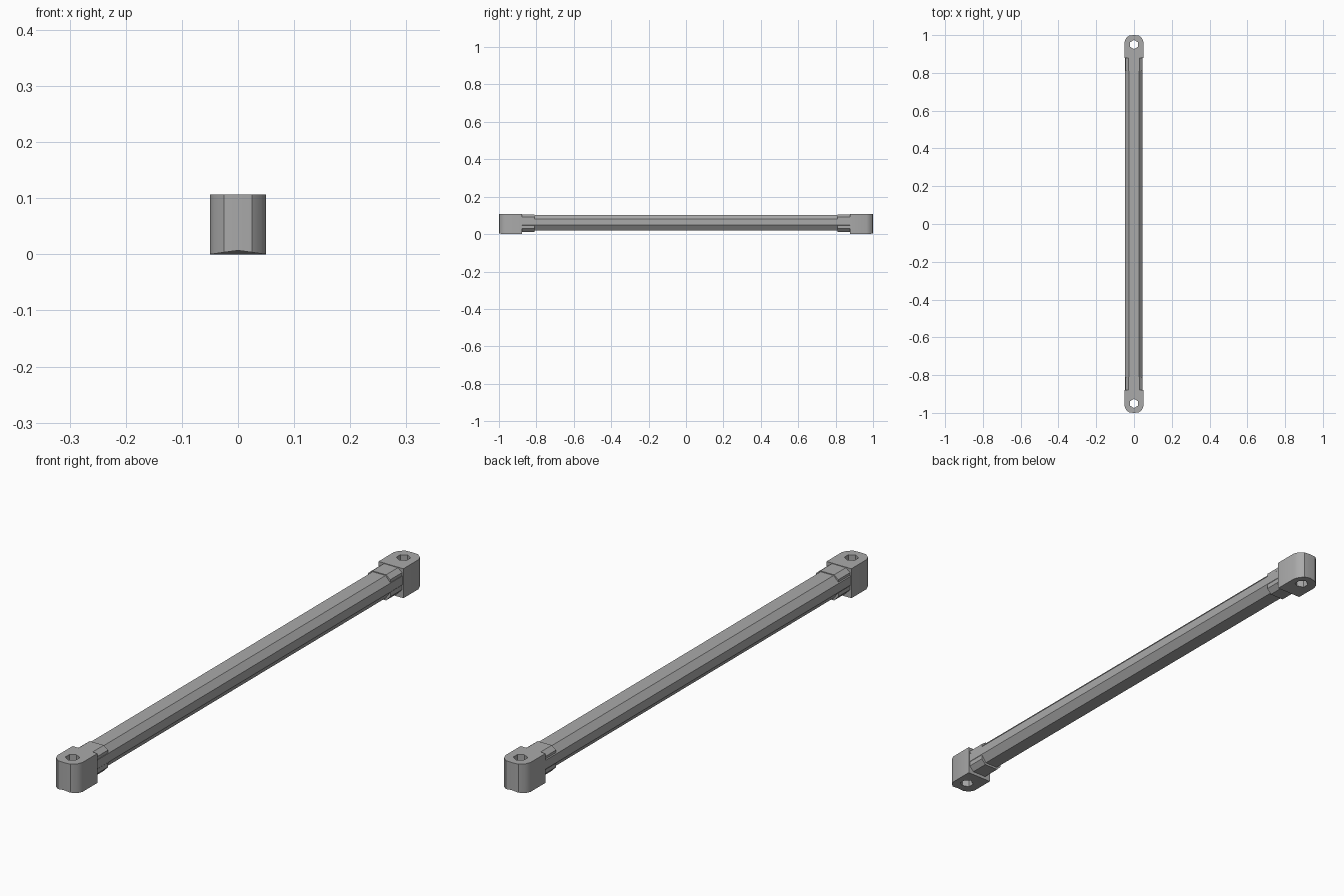
import bpy, bmesh, math
from mathutils import Vector

cube = bpy.data.objects.get("Cube")
if cube:
    bpy.data.objects.remove(cube, do_unlink=True)

grey = bpy.data.materials.new("plain_grey")
grey.use_nodes = True
colour = (0.4, 0.4, 0.4, 1)
grey.diffuse_color = colour
grey.node_tree.nodes["Principled BSDF"].inputs["Base Color"].default_value = colour


def make(name, bm, smooth=None):
    bmesh.ops.recalc_face_normals(bm, faces=bm.faces)
    mesh = bpy.data.meshes.new(name)
    bm.to_mesh(mesh)
    bm.free()
    mesh.materials.append(grey)
    obj = bpy.data.objects.new(name, mesh)
    bpy.context.collection.objects.link(obj)
    if smooth:
        bpy.ops.object.select_all(action='DESELECT')
        obj.select_set(True)
        bpy.context.view_layer.objects.active = obj
        bpy.ops.object.shade_smooth_by_angle(angle=math.radians(smooth))
    return obj


def loft(rings, caps=True):
    """Skin a list of equal-length rings of points."""
    bm = bmesh.new()
    loops = [[bm.verts.new(p) for p in ring] for ring in rings]
    n = len(loops[0])
    for a, b in zip(loops, loops[1:]):
        for i in range(n):
            j = (i + 1) % n
            bm.faces.new((a[i], a[j], b[j], b[i]))
    if caps:
        bm.faces.new(loops[0])
        bm.faces.new(loops[-1])
    return bm


# Long shaft: flat-topped faceted bar
section = [(-.026, .102), (.026, .102), (.046, .08), (.046, .048),
           (.026, .02), (-.026, .02), (-.048, .048), (-.048, .08)]
make("shaft", loft([[(x, y, z) for x, z in section] for y in (-.88, .88)]), 30)

# Eye blocks with vertical hexagonal bolt holes, and their collars
outline = [(-.05, .878), (.05, .878), (.05, .965), (.042, .984), (.025, .998),
           (0, 1), (-.025, .998), (-.042, .984), (-.05, .965)]
hole_y, hole_r, top = .95, .024, .107
for side, label in ((-1, "front"), (1, "back")):
    bm = bmesh.new()

    def ring(z, points):
        return [bm.verts.new((x, y * side, z)) for x, y in points]

    hole = [(hole_r * math.cos(math.tau * i / 6 + math.pi / 6),
             hole_y + hole_r * math.sin(math.tau * i / 6 + math.pi / 6)) for i in range(6)]
    edges = []
    levels = [(ring(z, outline), ring(z, hole)) for z in (.004, top)]
    for outer, inner in levels:
        rim = []
        for loop in (outer, inner):
            rim += [bm.edges.new((loop[i], loop[(i + 1) % len(loop)])) for i in range(len(loop))]
        bmesh.ops.triangle_fill(bm, use_beauty=True, edges=rim)
    for k in (0, 1):
        low, high = levels[0][k], levels[1][k]
        for i in range(len(low)):
            j = (i + 1) % len(low)
            bm.faces.new((low[i], low[j], high[j], high[i]))
    # underside rises slightly to a crease along the middle
    for v in bm.verts:
        if v.co.z < .05:
            v.co.z = .007 - .14 * abs(v.co.x)
    make(label + "_eye_block", bm, 30)

    # Collar where the shaft enters the block
    collar = [(-.028, .105), (.028, .105), (.045, .092), (.045, .03),
              (.028, .012), (-.028, .012), (-.045, .03), (-.045, .092)]
    make(label + "_collar", loft([[(x, side * y, z) for x, z in collar]
                                  for y in (.81, .885)]), 20)
